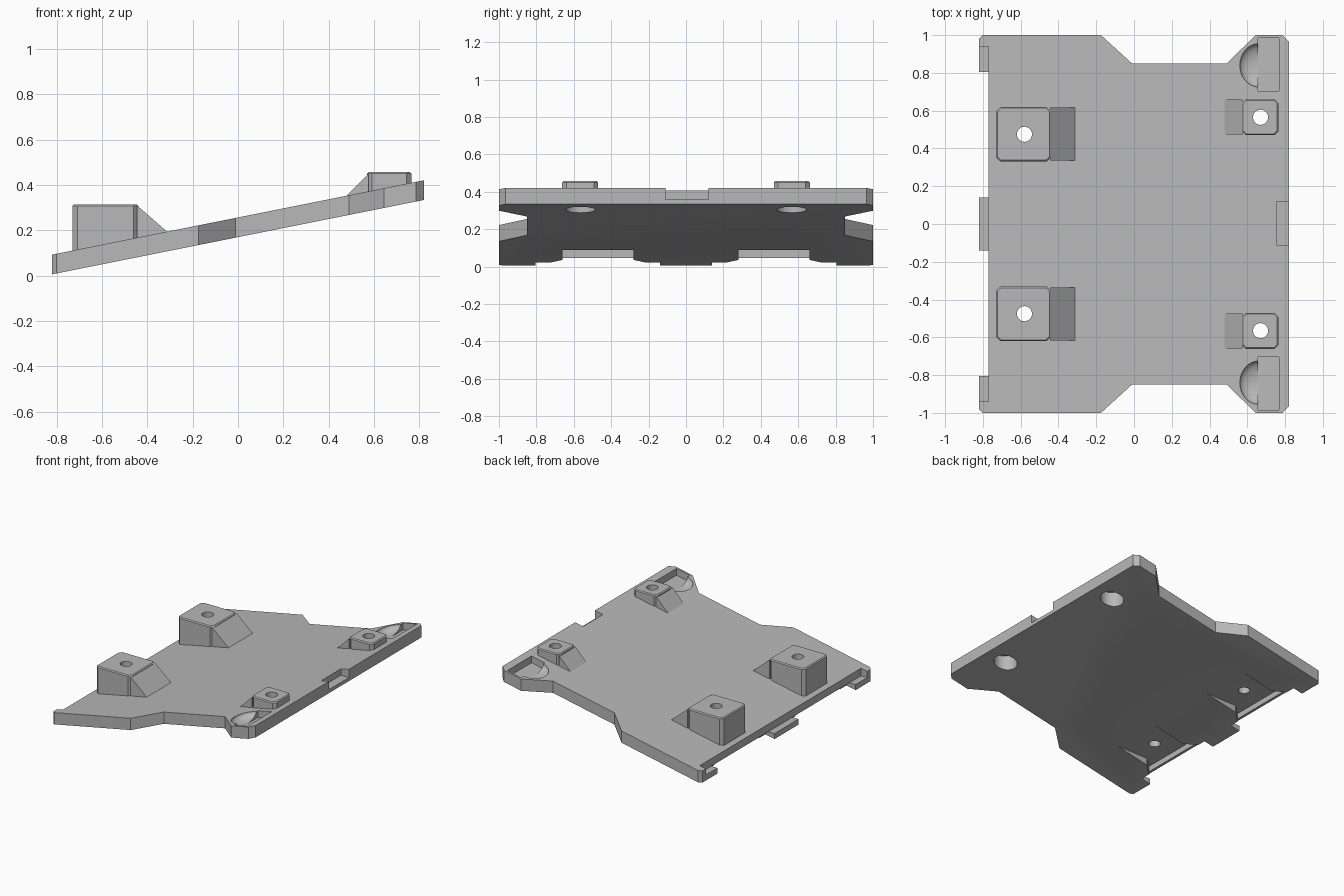
import bpy, bmesh
from mathutils import Matrix

cube = bpy.data.objects.get("Cube")
if cube:
    bpy.data.objects.remove(cube, do_unlink=True)

grey = bpy.data.materials.new("plain grey")
grey.use_nodes = True
colour = (0.48, 0.48, 0.48, 1)
grey.diffuse_color = colour
grey.node_tree.nodes["Principled BSDF"].inputs["Base Color"].default_value = colour

SLOPE = 0.2


def under(x):
    return 0.17 + SLOPE * x


def top(x):
    return under(x) + 0.087


def finish(name, bm):
    bmesh.ops.recalc_face_normals(bm, faces=bm.faces)
    mesh = bpy.data.meshes.new(name)
    bm.to_mesh(mesh)
    bm.free()
    mesh.materials.append(grey)
    obj = bpy.data.objects.new(name, mesh)
    bpy.context.collection.objects.link(obj)
    return obj


def prism(name, outline, low, high, bevel=0):
    """Upright prism whose floor and roof heights may follow x."""
    level = lambda h, x: h(x) if callable(h) else h
    bm = bmesh.new()
    lower = [bm.verts.new((x, y, level(low, x))) for x, y in outline]
    upper = [bm.verts.new((x, y, level(high, x))) for x, y in outline]
    bm.faces.new(lower)
    roof = bm.faces.new(upper)
    n = len(outline)
    for i in range(n):
        j = (i + 1) % n
        bm.faces.new((lower[i], lower[j], upper[j], upper[i]))
    if bevel:
        bmesh.ops.recalc_face_normals(bm, faces=bm.faces)
        bmesh.ops.bevel(bm, geom=list(roof.edges), offset=bevel,
                        segments=1, affect='EDGES')
    return finish(name, bm)


def rect(x0, x1, y0, y1, c=0):
    if not c:
        return [(x0, y0), (x1, y0), (x1, y1), (x0, y1)]
    return [(x0 + c, y0), (x1 - c, y0), (x1, y0 + c), (x1, y1 - c),
            (x1 - c, y1), (x0 + c, y1), (x0, y1 - c), (x0, y0 + c)]


def drill(x, y, radius, z0, z1):
    bm = bmesh.new()
    bmesh.ops.create_cone(bm, cap_ends=True, segments=32, radius1=radius,
                          radius2=radius, depth=z1 - z0,
                          matrix=Matrix.Translation((x, y, (z0 + z1) / 2)))
    return finish("drill", bm)


def combine(target, other, operation):
    mod = target.modifiers.new("combine", 'BOOLEAN')
    mod.operation = operation
    mod.solver = 'EXACT'
    mod.object = other
    other.hide_render = True
    bpy.context.view_layer.objects.active = target
    bpy.ops.object.modifier_apply(modifier=mod.name)
    bpy.data.objects.remove(other, do_unlink=True)


def add(other):
    combine(plate, other, 'UNION')


def cut(other):
    combine(plate, other, 'DIFFERENCE')


# Sloping plate with waisted sides
half = [(0.82, 0.965), (0.785, 1), (0.645, 1), (0.49, 0.85), (-0.01, 0.85),
        (-0.175, 1), (-0.8, 1), (-0.82, 0.98)]
plate = prism("sloping_plate", half + [(x, -y) for x, y in reversed(half)], under, top)

# Stepped low edge leaves tabs in the middle and at the corners
cut(prism("step", rect(-0.9, -0.77, -0.94, 0.94), 0.047, 0.3))

# Notch in the high edge
cut(prism("notch", rect(0.755, 0.9, -0.11, 0.12), 0.36, 0.6))

for s in (1, -1):
    def side(points):
        return [(x, s * y) for x, y in points]

    # Space between tabs, below the thin lip
    cut(prism("tab_gap", side(rect(-0.9, -0.745, 0.14, 0.805)), -0.1, 0.047))
    # Splayed pocket behind the lip, with a level ceiling
    cut(prism("pocket", side([(-0.75, 0.205), (-0.67, 0.28), (-0.3, 0.28),
                              (-0.3, 0.66), (-0.67, 0.66), (-0.75, 0.735)]),
              -0.1, 0.088))

    # Tall post with its ramp
    root = lambda x: top(x) - 0.012
    add(prism("tall_post", side(rect(-0.73, -0.44, 0.332, 0.62, 0.022)),
              root, 0.315, 0.007))
    add(prism("tall_ramp", side(rect(-0.445, -0.305, 0.335, 0.617)),
              root, lambda x: 0.305 - 0.87 * (x + 0.44)))
    cut(drill(-0.58, s * 0.475, 0.04, -0.1, 0.6))

    # Short post with its ramp
    add(prism("short_post", side(rect(0.57, 0.765, 0.47, 0.662, 0.022)),
              root, 0.457, 0.007))
    add(prism("short_ramp", side(rect(0.48, 0.575, 0.474, 0.66)),
              root, lambda x: 0.353 + 1.0 * (x - 0.48)))
    cut(drill(0.67, s * 0.565, 0.08, 0.1, 0.4))
    cut(drill(0.67, s * 0.565, 0.04, 0.1, 0.7))

    # Corner recess and its rounded scoop
    cut(prism("corner_recess", side(rect(0.657, 0.767, 0.705, 0.985)),
              lambda x: top(x) - 0.05, 0.7))
    bm = bmesh.new()
    bmesh.ops.create_uvsphere(bm, u_segments=32, v_segments=16, radius=1)
    bmesh.ops.scale(bm, vec=(0.1, 0.115, 0.05), verts=bm.verts)
    for v in bm.verts:
        v.co.x += 0.66
        v.co.y += s * 0.84
        v.co.z += top(v.co.x)
    cut(finish("scoop", bm))

# Keep edges sharp while smoothing the bores and scoops
bpy.ops.object.select_all(action='DESELECT')
plate.select_set(True)
bpy.context.view_layer.objects.active = plate
bpy.ops.object.shade_smooth_by_angle(angle=0.4)
